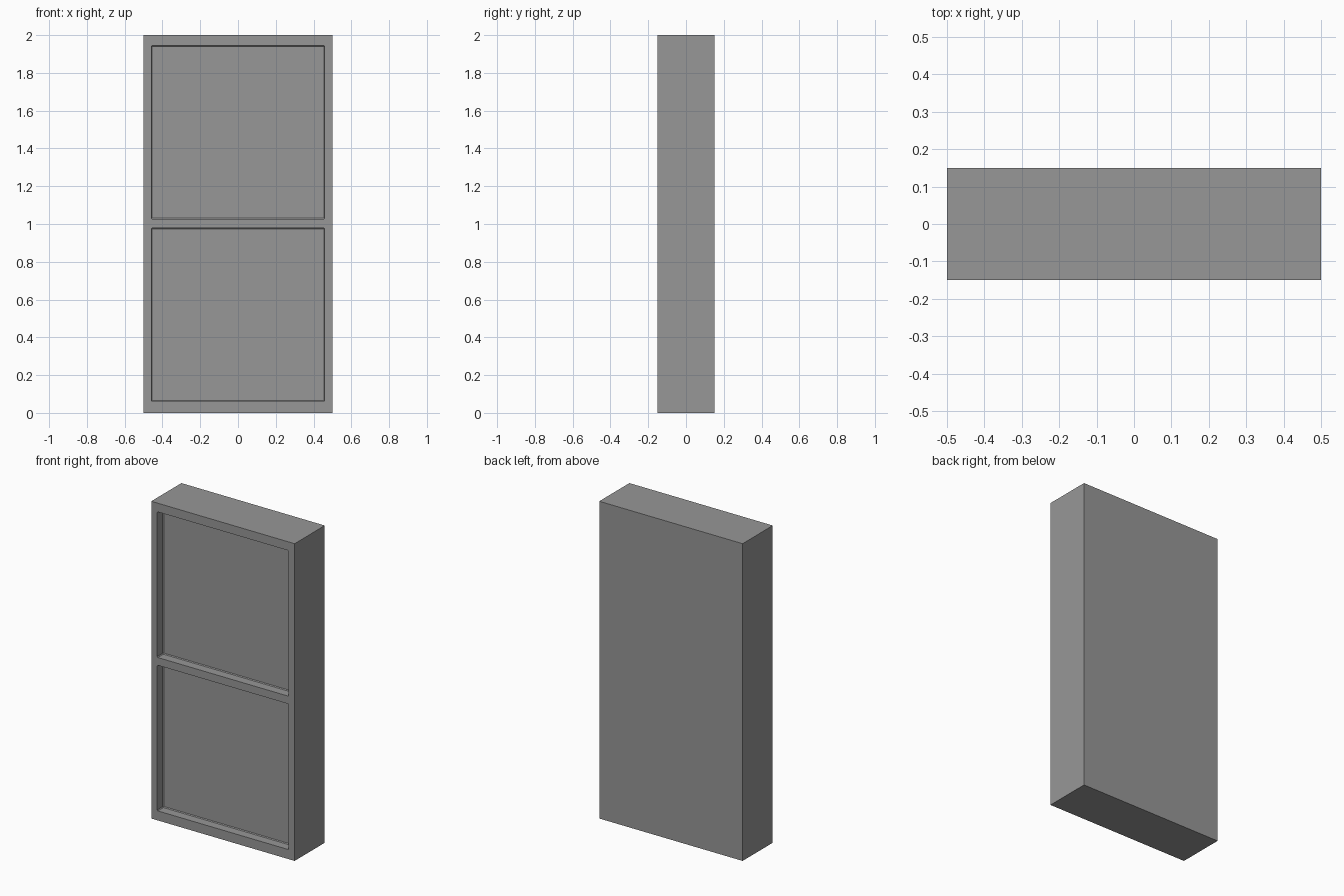
import bpy

cube = bpy.data.objects.get("Cube")
if cube:
    bpy.data.objects.remove(cube, do_unlink=True)

WIDTH, DEPTH, HEIGHT = 1.0, 0.3, 2.0
RECESS = 0.06

grey = bpy.data.materials.new("plain_grey")
grey.use_nodes = True
colour = (0.31, 0.31, 0.31, 1)
grey.diffuse_color = colour
grey.node_tree.nodes["Principled BSDF"].inputs["Base Color"].default_value = colour


def box(name, size, centre):
    bpy.ops.mesh.primitive_cube_add(size=1, location=centre)
    obj = bpy.context.object
    obj.name = name
    obj.scale = size
    bpy.ops.object.transform_apply(location=False, rotation=False, scale=True)
    obj.data.materials.append(grey)
    return obj


# Solid case
case = box("case", (WIDTH, DEPTH, HEIGHT), (0, 0, HEIGHT / 2))

# Two shallow square recesses in the front, with barely softened corners
for name, bottom in (("lower", 0.06), ("upper", 1.027)):
    side = 0.918
    cutter = box(name + "_recess_cutter", (side, RECESS * 2, side),
                 (0, -DEPTH / 2, bottom + side / 2))
    soften = cutter.modifiers.new("soft_corners", "BEVEL")
    soften.width = 0.005
    soften.segments = 1
    cutter.hide_render = True
    cutter.hide_set(True)
    cut = case.modifiers.new(name + "_recess", "BOOLEAN")
    cut.operation = "DIFFERENCE"
    cut.solver = "EXACT"
    cut.object = cutter
